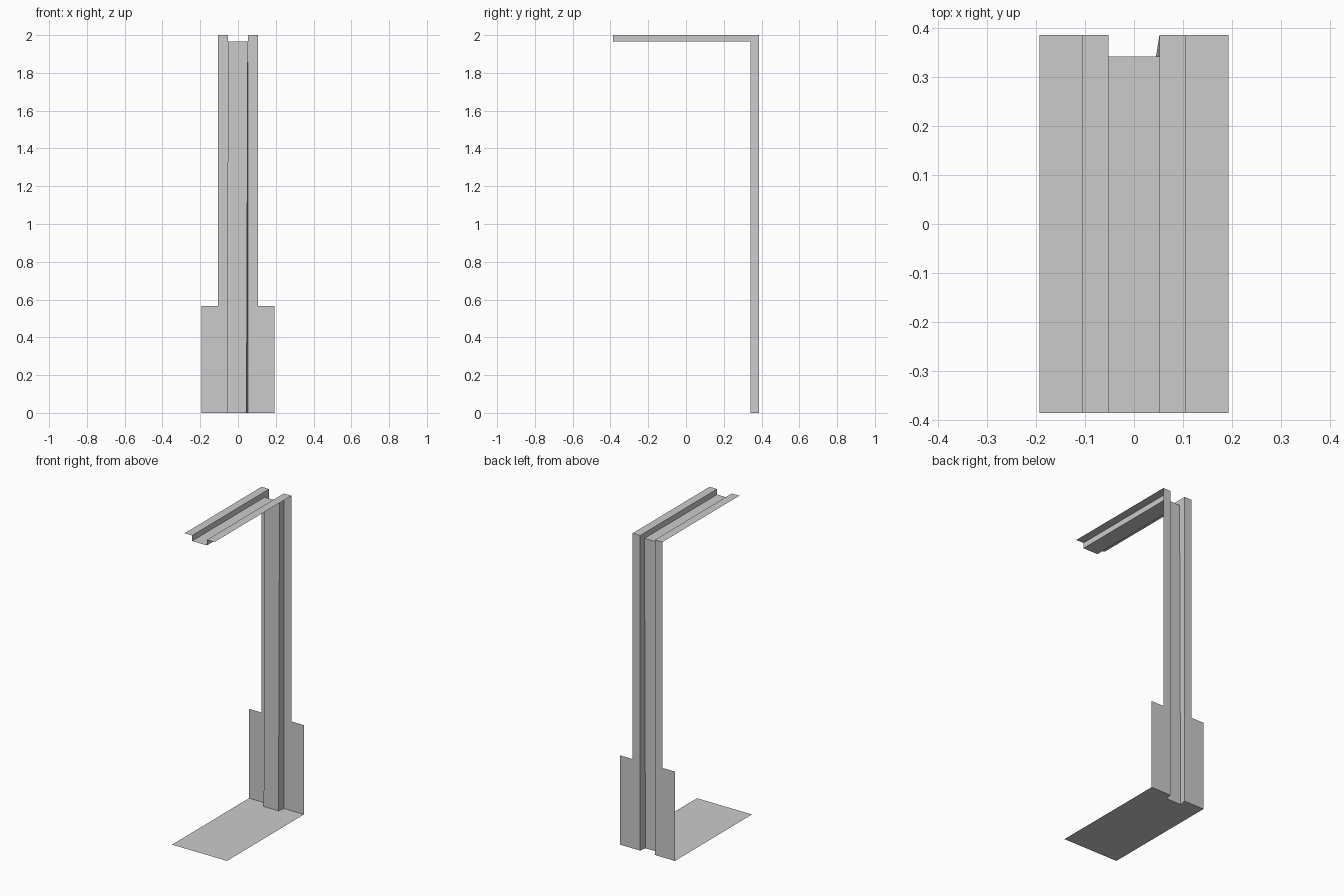
import bpy

if "Cube" in bpy.data.objects:
    bpy.data.objects.remove(bpy.data.objects["Cube"])

BACK, INNER = 0.386, 0.342      # back plane and channel web plane
TOP, WEB_Z = 2.0, 1.965         # arm flange and arm web heights
HALF_W, FLANGE, CHANNEL = 0.193, 0.105, 0.052
LEAN = -0.007                   # sideways drift of the channel foot


def mesh_object(name, verts, faces):
    mesh = bpy.data.meshes.new(name)
    mesh.from_pydata(verts, [], faces)
    mesh.update()
    obj = bpy.data.objects.new(name, mesh)
    bpy.context.collection.objects.link(obj)
    return obj


def hat_row(outer, inner, shift=0.0):
    """One hat-shaped cross-section; outer and inner are (y, z) positions."""
    return [(-FLANGE, *outer), (-CHANNEL, *outer),
            (-CHANNEL + shift, *inner), (CHANNEL + shift, *inner),
            (CHANNEL, *outer), (FLANGE, *outer)]


def hat_strip(name, start, end):
    n = len(start)
    faces = [(i, i + 1, n + i + 1, n + i) for i in range(n - 1)]
    mesh_object(name, start + end, faces)


# Hat-section post and arm meeting at a mitred corner
foot = hat_row((BACK, 0), (INNER, 0), LEAN)
corner = hat_row((BACK, TOP), (INNER, WEB_Z))
tip = hat_row((-BACK, TOP), (-BACK, WEB_Z))
hat_strip("post", foot, corner)
hat_strip("top_arm", corner, tip)

# Back plates either side of the post
for side, label in ((-1, "left"), (1, "right")):
    a, b = side * FLANGE, side * HALF_W
    mesh_object("back_plate_" + label,
                [(a, BACK, 0), (b, BACK, 0), (b, BACK, 0.567), (a, BACK, 0.567)],
                [(0, 1, 2, 3)])

# Base plate, notched around the post channel
outline = [(-HALF_W, -BACK, 0), (HALF_W, -BACK, 0), (HALF_W, BACK, 0)]
outline += foot[4:0:-1] + [(-HALF_W, BACK, 0)]
mesh_object("base_plate", outline, [tuple(range(len(outline)))])
